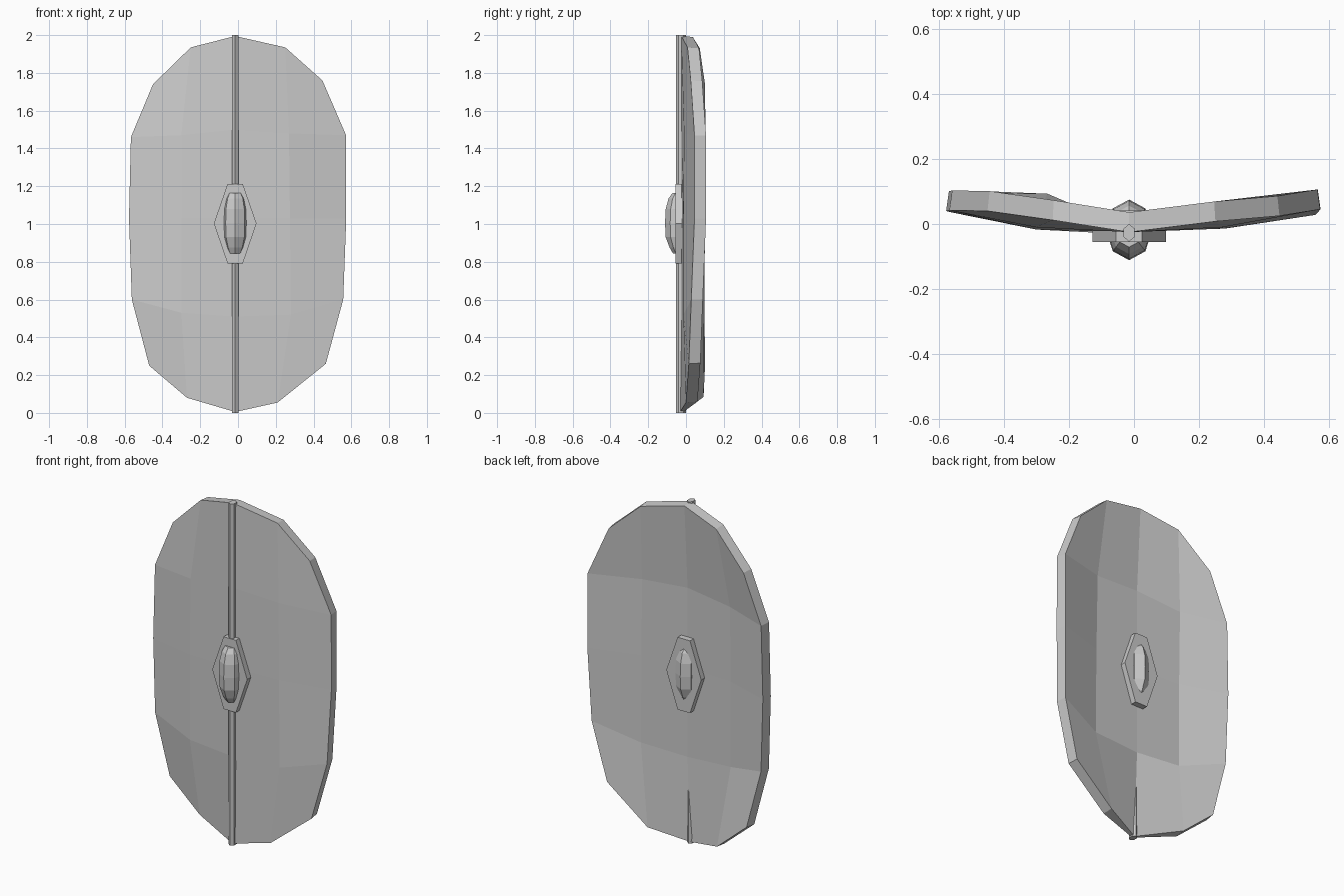
import bpy, bmesh
from math import sin, cos, pi

if "Cube" in bpy.data.objects:
    bpy.data.objects.remove(bpy.data.objects["Cube"])

CX = -0.015  # centre line of the rib and boss


def make_object(name, bm):
    bmesh.ops.recalc_face_normals(bm, faces=bm.faces)
    mesh = bpy.data.meshes.new(name)
    bm.to_mesh(mesh)
    bm.free()
    obj = bpy.data.objects.new(name, mesh)
    bpy.context.collection.objects.link(obj)
    return obj


def loft(name, rings):
    """Bridge a list of equal-length point rings and cap both ends."""
    bm = bmesh.new()
    loops = [[bm.verts.new(p) for p in ring] for ring in rings]
    n = len(loops[0])
    for a, b in zip(loops, loops[1:]):
        for i in range(n):
            j = (i + 1) % n
            bm.faces.new((a[i], a[j], b[j], b[i]))
    bm.faces.new(loops[0])
    bm.faces.new(loops[-1][::-1])
    return make_object(name, bm)


# Shield board: bent 4 x 4 sheet with rounded outline (x, front y, z)
rows = [
    [(-.45, .04, 1.74), (-.25, .012, 1.935), (CX, -.025, 1.995), (.25, .008, 1.935), (.447, .025, 1.76)],
    [(-.567, .042, 1.46), (-.30, -.01, 1.47), (CX, -.025, 1.50), (.27, -.01, 1.48), (.572, .045, 1.47)],
    [(-.577, .040, 1.03), (-.30, -.017, 1.03), (CX, -.025, 1.03), (.275, -.014, 1.03), (.573, .045, 1.03)],
    [(-.562, .036, .60), (-.30, -.017, .53), (CX, -.025, .51), (.28, -.014, .52), (.557, .028, .60)],
    [(-.47, .04, .25), (-.27, .032, .08), (CX, -.032, .005), (.21, .0, .055), (.465, .015, .26)],
]


def back_point(r, c):
    """Thick at the rim, thinner inside, thinnest where the rib shows at the foot."""
    x, y, z = rows[r][c]
    if (r, c) == (4, 2):
        return x, -.014, z
    if 0 < r < 4 and 0 < c < 4:
        return x, y + .032, z
    return x * .985, y + .061, 1 + (z - 1) * .995


bm = bmesh.new()
front = [[bm.verts.new(p) for p in row] for row in rows]
back = [[bm.verts.new(back_point(r, c)) for c in range(5)] for r in range(5)]
for grid in (front, back):
    for r in range(4):
        for c in range(4):
            bm.faces.new((grid[r][c], grid[r + 1][c], grid[r + 1][c + 1], grid[r][c + 1]))
bmesh.ops.bridge_loops(bm, edges=[e for e in bm.edges if e.is_boundary])
make_object("shield_board", bm)

# Central rib: straight six-sided bar
rib = [(0, -.054), (.017, -.04), (.017, -.014), (0, .0), (-.017, -.014), (-.017, -.04)]
loft("center_rib", [[(CX + x, y, z) for x, y in rib] for z in (0, 2)])

# Hexagonal plate running through the board
hexagon = [(-.04, .21), (.04, .21), (.113, 0), (.04, -.213), (-.04, -.213), (-.113, 0)]
loft("boss_plate", [[(CX + x, y, 1.003 + z) for x, z in hexagon] for y in (-.055, .042)])

# Elongated boss: eight-sided faceted barrel, ridge to front and back
profile = [(.845, .55), (.875, .74), (.93, .96), (1.005, 1.0), (1.08, .96), (1.135, .8), (1.165, .57)]
loft("boss", [[(CX + .071 * s * sin(i * pi / 4), -.018 - .093 * s * cos(i * pi / 4), z)
               for i in range(8)] for z, s in profile])
